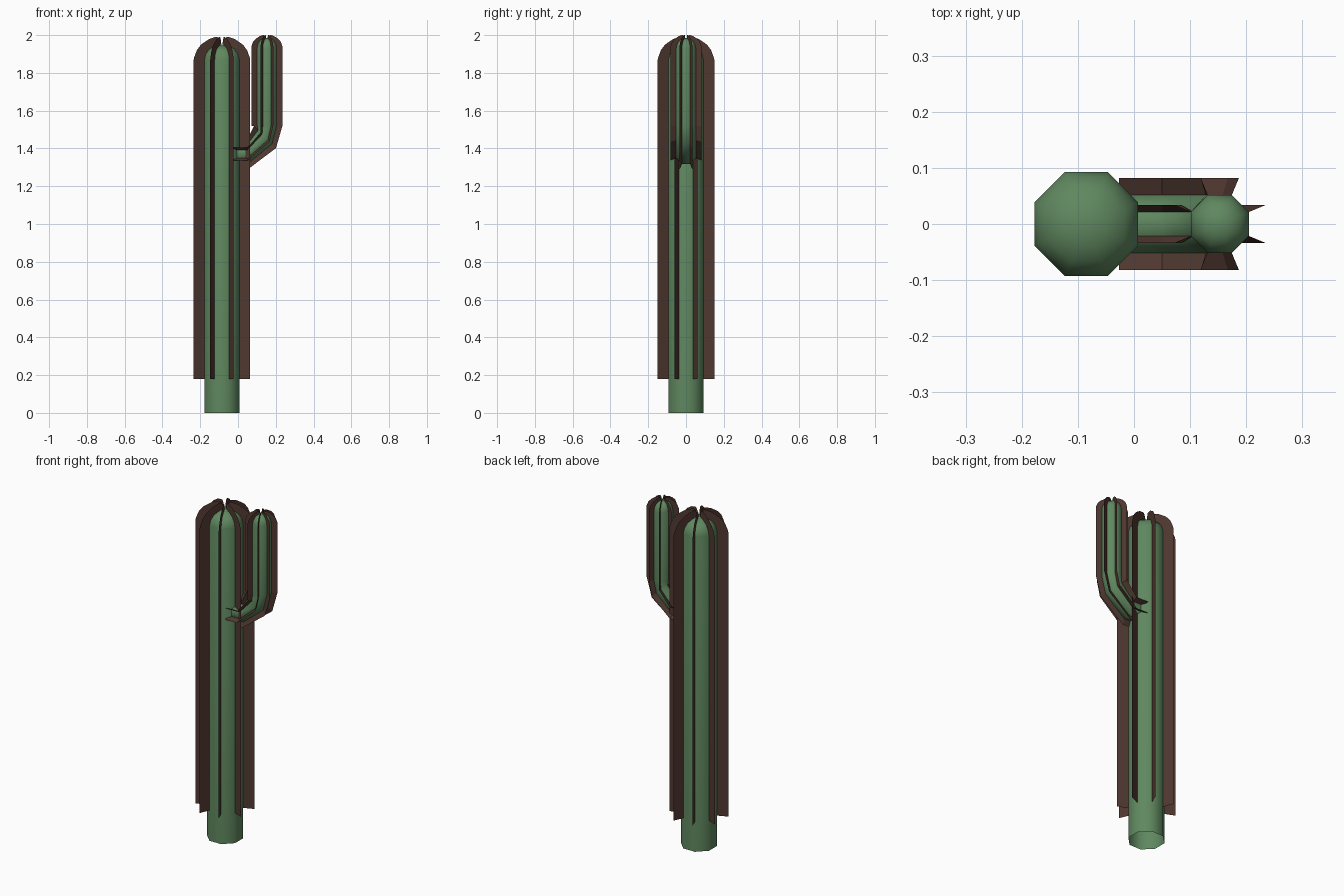
import bpy, bmesh, math
from mathutils import Vector

if "Cube" in bpy.data.objects:
    bpy.data.objects.remove(bpy.data.objects["Cube"])

SIDES = 8


def material(name, rgb):
    m = bpy.data.materials.new(name)
    m.diffuse_color = (*rgb, 1)
    m.use_nodes = True
    m.node_tree.nodes["Principled BSDF"].inputs["Base Color"].default_value = m.diffuse_color
    return m


green = material("cactus green", (0.115, 0.245, 0.115))
brown = material("rib brown", (0.08, 0.04, 0.03))


def spoke(x, z, tilt, k):
    """Centre of a cross-section and the direction of its k-th corner."""
    t, a = math.radians(tilt), (k + 0.5) * math.tau / SIDES
    d = Vector((math.cos(a) * math.sin(t), math.sin(a), -math.cos(a) * math.cos(t)))
    return Vector((x, 0, z)), d


def finish(bm, name, mat, smooth):
    bmesh.ops.remove_doubles(bm, verts=bm.verts, dist=1e-5)
    if smooth:
        bmesh.ops.recalc_face_normals(bm, faces=bm.faces)
    for f in bm.faces:
        f.smooth = smooth
    me = bpy.data.meshes.new(name)
    bm.to_mesh(me)
    bm.free()
    me.materials.append(mat)
    bpy.context.collection.objects.link(bpy.data.objects.new(name, me))


def stem(name, sections):
    """Octagonal tube through sections (x, z, tilt, radius)."""
    bm = bmesh.new()
    rings = []
    for x, z, t, r in sections:
        pairs = [spoke(x, z, t, k) for k in range(SIDES)]
        rings.append([bm.verts.new(c + d * r) for c, d in pairs])
    for a, b in zip(rings, rings[1:]):
        for k in range(SIDES):
            j = (k + 1) % SIDES
            bm.faces.new((a[k], a[j], b[j], b[k]))
    finish(bm, name, green, True)


def ribs(name, sections):
    """Thin fins on every corner through (x, z, tilt, inner, outer)."""
    bm = bmesh.new()
    for k in range(SIDES):
        rows = []
        for x, z, t, r0, r1 in sections:
            c, d = spoke(x, z, t, k)
            rows.append((bm.verts.new(c + d * r0), bm.verts.new(c + d * r1)))
        for a, b in zip(rows, rows[1:]):
            bm.faces.new((a[0], a[1], b[1], b[0]))
    finish(bm, name, brown, False)


# Trunk, open at the bottom, with a rounded top
TX = -0.085
stem("trunk", [(TX, z, 90, r) for z, r in (
    (0, 0.1), (1.87, 0.1), (1.90, 0.092), (1.925, 0.073), (1.942, 0.042), (1.95, 0))])
ribs("trunk_ribs", [(TX, z, 90, a, b) for z, a, b in (
    (0.18, 0.098, 0.162), (1.87, 0.098, 0.162), (1.88, 0.095, 0.160), (1.92, 0.072, 0.144),
    (1.945, 0.03, 0.124), (1.955, 0.008, 0.112), (1.98, 0.018, 0.072), (1.99, 0.026, 0.038))])

# Side arm that leaves the trunk, bends and rises
AX = 0.153
bend = [(-0.027, 1.37, 0), (0.05, 1.37, 0), (0.143, 1.46, 45), (AX, 1.52, 90)]
stem("arm", [(*b, 0.056) for b in bend] + [(AX, z, 90, r) for z, r in (
    (1.93, 0.056), (1.952, 0.051), (1.97, 0.04), (1.98, 0.023), (1.985, 0))])
ribs("arm_ribs", [(*b, 0.055, 0.089) for b in bend] + [(AX, z, 90, a, b) for z, a, b in (
    (1.94, 0.053, 0.089), (1.965, 0.04, 0.079), (1.982, 0.01, 0.062),
    (1.994, 0.012, 0.042), (2.0, 0.018, 0.024))])
